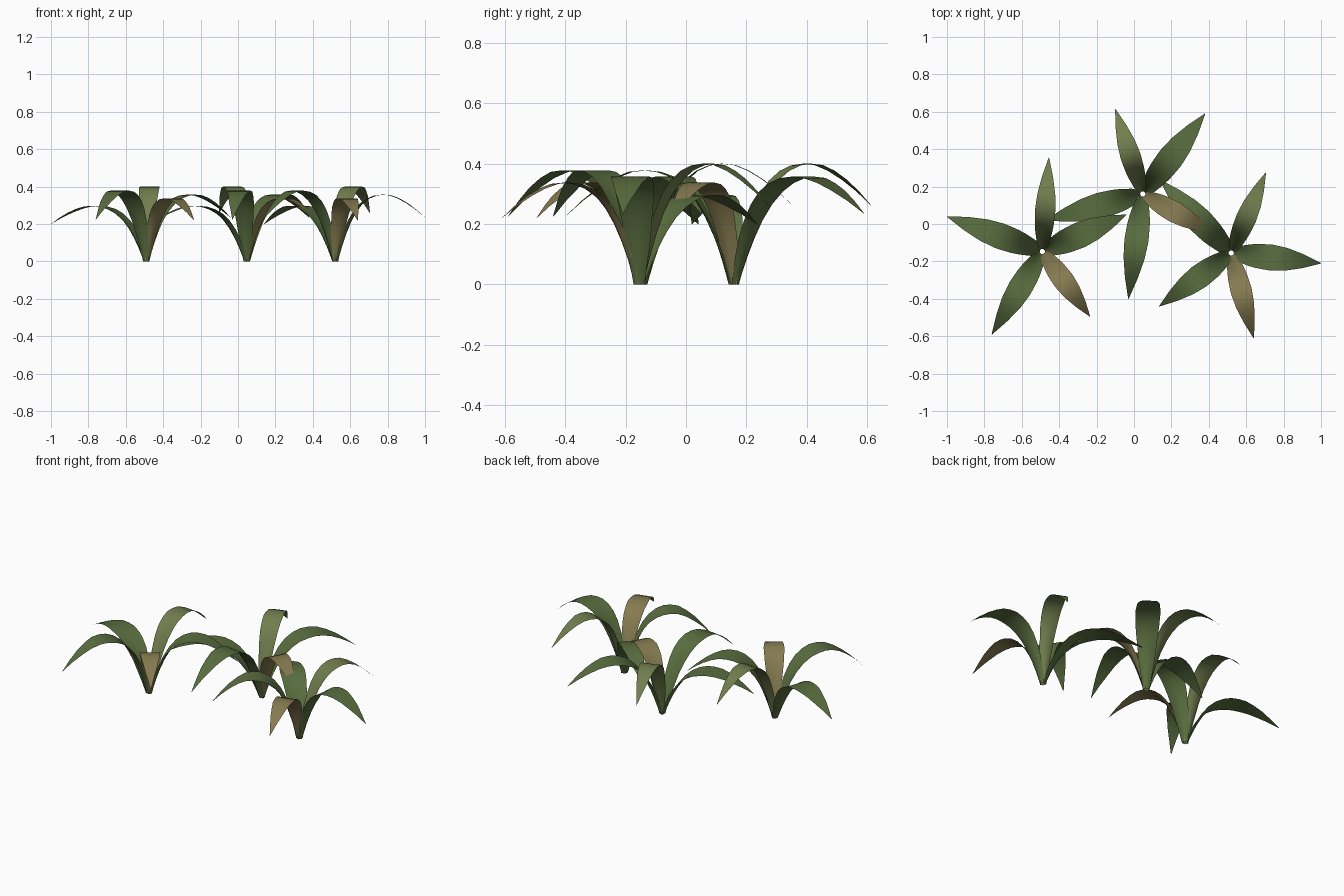
import bpy, math
from mathutils import Vector

if "Cube" in bpy.data.objects:
    bpy.data.objects.remove(bpy.data.objects["Cube"])


def material(name, rgb):
    m = bpy.data.materials.new(name)
    m.diffuse_color = (*rgb, 1)
    m.use_nodes = True
    m.node_tree.nodes["Principled BSDF"].inputs["Base Color"].default_value = m.diffuse_color
    return m


GREEN = material("leaf_green", (0.10, 0.155, 0.05))
OLIVE = material("leaf_olive", (0.165, 0.205, 0.075))
BROWN = material("leaf_dry", (0.235, 0.195, 0.08))

# Leaf kinds: peak height, tip height, widest width, material
KINDS = [
    ("dry_leaf", 0.337, 0.22, 0.115, BROWN),
    ("side_leaf", 0.378, 0.225, 0.13, GREEN),
    ("low_leaf", 0.297, 0.20, 0.14, GREEN),
    ("tall_leaf", 0.40, 0.26, 0.11, OLIVE),
    ("arched_leaf", 0.357, 0.235, 0.14, GREEN),
]

# Clumps: base centre, and the leaf tip (x, y) for each kind
CLUMPS = [
    ("left", (-0.49, -0.147),
     [(-0.235, -0.495), (-0.76, -0.59), (-1.0, 0.04), (-0.455, 0.355), (-0.04, 0.05)]),
    ("back", (0.047, 0.16),
     [(0.42, -0.05), (-0.03, -0.40), (-0.47, 0.02), (-0.10, 0.615), (0.38, 0.59)]),
    ("right", (0.52, -0.155),
     [(0.64, -0.61), (0.135, -0.44), (0.14, 0.235), (0.705, 0.275), (1.0, -0.21)]),
]

# Relative width along the horizontal reach
WIDTHS = [(0, 0.26), (0.04, 0.42), (0.1, 0.62), (0.25, 0.9), (0.42, 1.0),
          (0.6, 0.87), (0.8, 0.52), (1, 0.02)]
PEAK = 0.55
ROWS = 14
ACROSS = (-0.5, -0.25, 0, 0.25, 0.5)


def width_at(t):
    for (a, wa), (b, wb) in zip(WIDTHS, WIDTHS[1:]):
        if t <= b:
            return wa + (wb - wa) * (t - a) / (b - a)
    return WIDTHS[-1][1]


def height_at(t, peak, tip):
    if t < PEAK:
        return peak * (1 - (1 - t / PEAK) ** 2.75)
    return peak - (peak - tip) * ((t - PEAK) / (1 - PEAK)) ** 1.6


def leaf(name, base, tip_xy, peak, tip_z, width, mat):
    start, end = Vector((*base, 0)), Vector((*tip_xy, 0))
    out = (end - start).normalized()
    side = Vector((-out.y, out.x, 0))
    reach = (end - start).length
    verts, faces = [], []
    n = len(ACROSS)
    for i in range(ROWS + 1):
        t = (i / ROWS) ** 1.5
        w = width * width_at(t)
        mid = start + out * (0.014 + (reach - 0.014) * t)
        mid.z = height_at(t, peak, tip_z)
        # edges curl toward the clump centre near the base
        curl = 0.5 * w * max(0, 1 - t / 0.4)
        for s in ACROSS:
            verts.append(mid + side * (w * s) - out * (curl * 4 * s * s * 0.5))
    for i in range(ROWS):
        for j in range(n - 1):
            a = i * n + j
            faces.append((a, a + n, a + n + 1, a + 1))
    me = bpy.data.meshes.new(name)
    me.from_pydata(verts, [], faces)
    me.flip_normals()
    me.materials.append(mat)
    me.polygons.foreach_set("use_smooth", [True] * len(me.polygons))
    me.update()
    if sum(p.normal.z for p in me.polygons) < 0:
        me.flip_normals()
    ob = bpy.data.objects.new(name, me)
    bpy.context.collection.objects.link(ob)


for clump, base, tips in CLUMPS:
    for (kind, peak, tip_z, width, mat), tip in zip(KINDS, tips):
        leaf(f"{clump}_{kind}", base, tip, peak, tip_z, width, mat)
